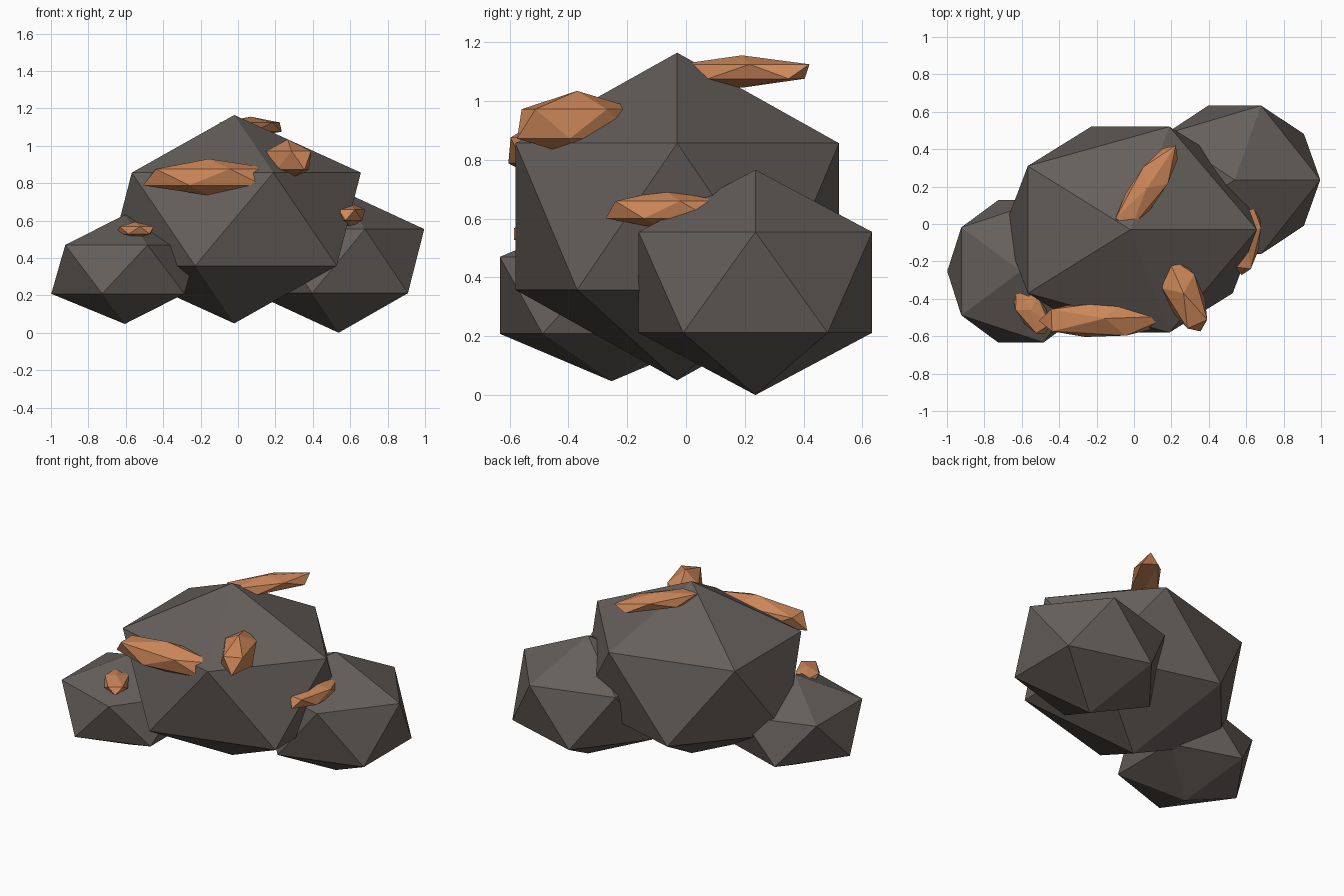
import bpy
from math import radians

if "Cube" in bpy.data.objects:
    bpy.data.objects.remove(bpy.data.objects["Cube"])


def material(name, color):
    m = bpy.data.materials.new(name)
    m.diffuse_color = color
    m.use_nodes = True
    m.node_tree.nodes["Principled BSDF"].inputs["Base Color"].default_value = m.diffuse_color
    return m


stone = material("dark_stone", (0.13, 0.115, 0.105, 1))
ore = material("copper_ore", (0.60, 0.24, 0.10, 1))


def chunk(name, center, radii, turn, mat):
    # Stretched 20-sided lump, turned about the vertical axis
    bpy.ops.mesh.primitive_ico_sphere_add(
        subdivisions=1, radius=1, location=center, rotation=(0, 0, radians(turn)))
    ob = bpy.context.object
    ob.name = name
    ob.scale = radii
    ob.data.materials.append(mat)
    return ob


# Boulders
chunk("main_boulder", (-0.02, -0.03, 0.607), (0.757, 0.647, 0.557), 0, stone)
chunk("left_boulder", (-0.605, -0.253, 0.339), (0.44, 0.447, 0.292), 0, stone)
chunk("right_boulder", (0.538, 0.236, 0.383), (0.512, 0.467, 0.383), 0, stone)

# Ore nuggets half sunk into the boulders
nuggets = [
    ("front_nugget", (-0.155, -0.505, 0.832), (0.395, 0.112, 0.098), 2),
    ("upper_nugget", (0.265, -0.37, 0.922), (0.25, 0.11, 0.112), 114),
    ("top_nugget", (0.068, 0.19, 1.10), (0.31, 0.093, 0.055), 56),
    ("left_nugget", (-0.55, -0.46, 0.548), (0.165, 0.082, 0.045), 122),
    ("right_nugget", (0.60, -0.073, 0.63), (0.225, 0.085, 0.066), 83),
]
for name, center, radii, turn in nuggets:
    chunk(name, center, radii, turn, ore)
